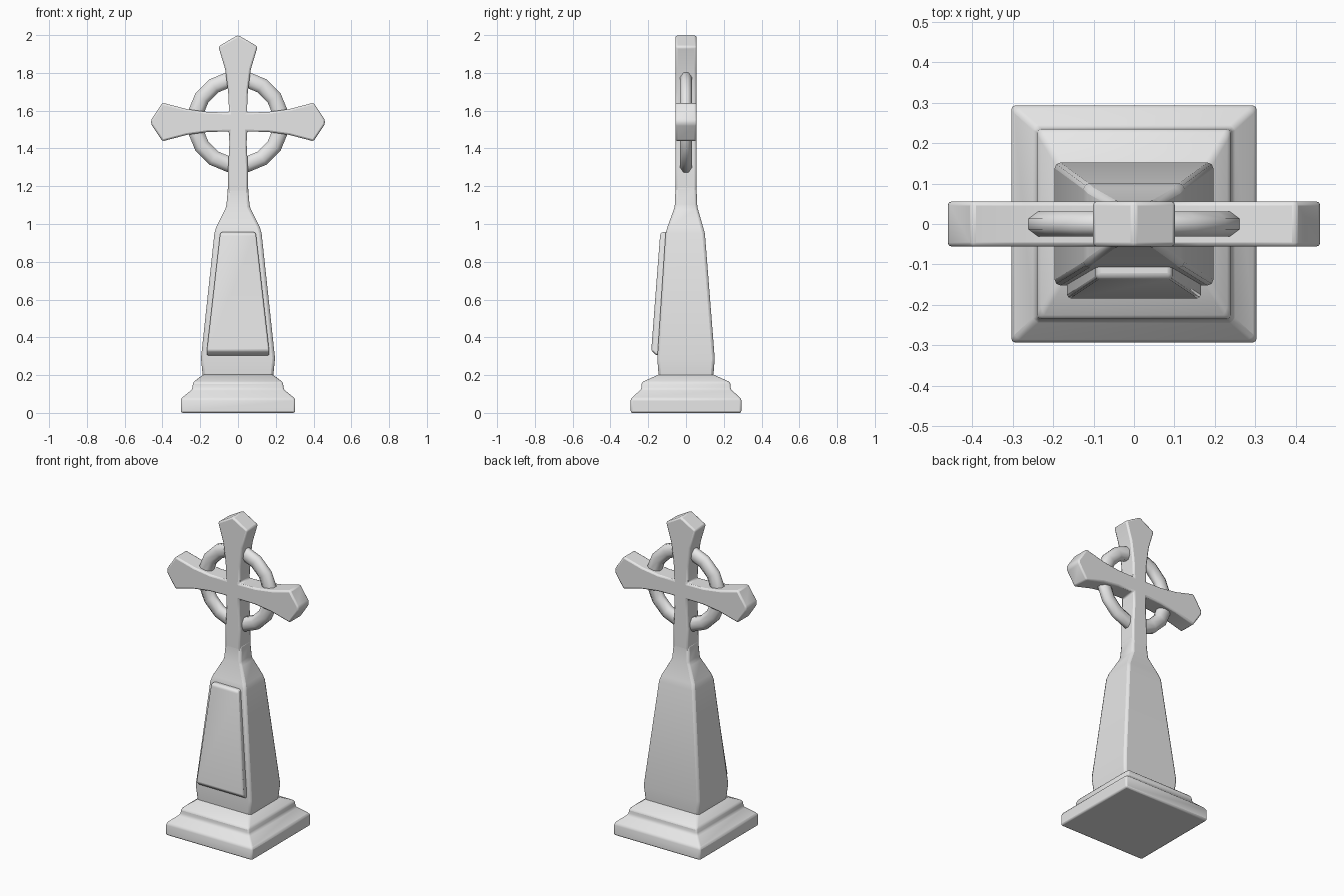
import bpy, bmesh, math

if "Cube" in bpy.data.objects:
    bpy.data.objects.remove(bpy.data.objects["Cube"])

stone = bpy.data.materials.new("grey stone")
stone.diffuse_color = (0.8, 0.8, 0.8, 1)
stone.use_nodes = True
stone.node_tree.nodes["Principled BSDF"].inputs["Base Color"].default_value = stone.diffuse_color


def finish(name, bm, bevel=0.0, angle=50):
    bmesh.ops.recalc_face_normals(bm, faces=bm.faces)
    mesh = bpy.data.meshes.new(name)
    bm.to_mesh(mesh)
    bm.free()
    mesh.materials.append(stone)
    obj = bpy.data.objects.new(name, mesh)
    bpy.context.collection.objects.link(obj)
    bpy.ops.object.select_all(action='DESELECT')
    obj.select_set(True)
    bpy.context.view_layer.objects.active = obj
    if bevel:
        mod = obj.modifiers.new("soft_edges", 'BEVEL')
        mod.width, mod.segments = bevel, 2
        mod.limit_method, mod.angle_limit = 'ANGLE', math.radians(20)
    bpy.ops.object.shade_smooth_by_angle(angle=math.radians(angle))
    return obj


def loft(name, levels, bevel):
    """Stack of rectangles: (z, half width, front y, back y)."""
    bm = bmesh.new()
    rings = []
    for z, hx, y0, y1 in levels:
        rings.append([bm.verts.new(p) for p in
                      ((-hx, y0, z), (hx, y0, z), (hx, y1, z), (-hx, y1, z))])
    for a, b in zip(rings, rings[1:]):
        for i in range(4):
            j = (i + 1) % 4
            bm.faces.new((a[i], a[j], b[j], b[i]))
    bm.faces.new(rings[0])
    bm.faces.new(rings[-1])
    return finish(name, bm, bevel)


# Stepped plinth
loft("plinth", [
    (0.0, 0.303, -0.293, 0.293), (0.075, 0.303, -0.293, 0.293),
    (0.125, 0.242, -0.237, 0.237), (0.163, 0.238, -0.234, 0.234),
    (0.205, 0.18, -0.14, 0.14)], 0.01)

# Tapered pedestal narrowing to the shaft
loft("pedestal", [
    (0.17, 0.184, -0.143, 0.143), (0.29, 0.196, -0.152, 0.152),
    (0.95, 0.125, -0.108, 0.1), (0.985, 0.115, -0.098, 0.09),
    (1.09, 0.062, -0.06, 0.06), (1.2, 0.053, -0.055, 0.055)], 0.014)

# Raised front panel
loft("front_panel", [
    (0.305, 0.165, -0.158, -0.08), (0.33, 0.165, -0.184, -0.08),
    (0.945, 0.095, -0.137, -0.06), (0.957, 0.09, -0.128, -0.06)], 0.01)

# Cross with flared, pointed arms, centred at z = 1.54
CZ = 1.54
right_half = [
    (0.053, 1.15), (0.052, 1.3), (0.046, 1.42), (0.047, CZ - 0.05),
    (0.16, CZ - 0.053), (0.27, CZ - 0.068), (0.40, CZ - 0.102),
    (0.46, CZ - 0.012), (0.46, CZ + 0.012), (0.40, CZ + 0.102),
    (0.27, CZ + 0.068), (0.16, CZ + 0.053), (0.047, CZ + 0.05),
    (0.052, 1.70), (0.068, 1.82), (0.104, 1.94)]
outline = right_half + [(0, 2.0)] + [(-x, z) for x, z in reversed(right_half)]
bm = bmesh.new()
face = bm.faces.new([bm.verts.new((x, -0.056, z)) for x, z in outline])
back = bmesh.ops.extrude_face_region(bm, geom=[face])["geom"]
bmesh.ops.translate(bm, vec=(0, 0.112, 0),
                    verts=[v for v in back if isinstance(v, bmesh.types.BMVert)])
finish("cross", bm, 0.01)

# Ring joining the four arms
bm = bmesh.new()
SEG, SIDES = 16, 8
loops = []
for s in range(SEG):
    a = 2 * math.pi * (s + 0.5) / SEG
    loop = []
    for k in range(SIDES):
        t = 2 * math.pi * (k + 0.5) / SIDES
        r = 0.23 + 0.045 * math.cos(t)
        loop.append(bm.verts.new((r * math.cos(a), 0.034 * math.sin(t),
                                  CZ + r * math.sin(a))))
    loops.append(loop)
for s in range(SEG):
    a, b = loops[s], loops[(s + 1) % SEG]
    for k in range(SIDES):
        j = (k + 1) % SIDES
        bm.faces.new((a[k], a[j], b[j], b[k]))
finish("ring", bm, 0, 65)
